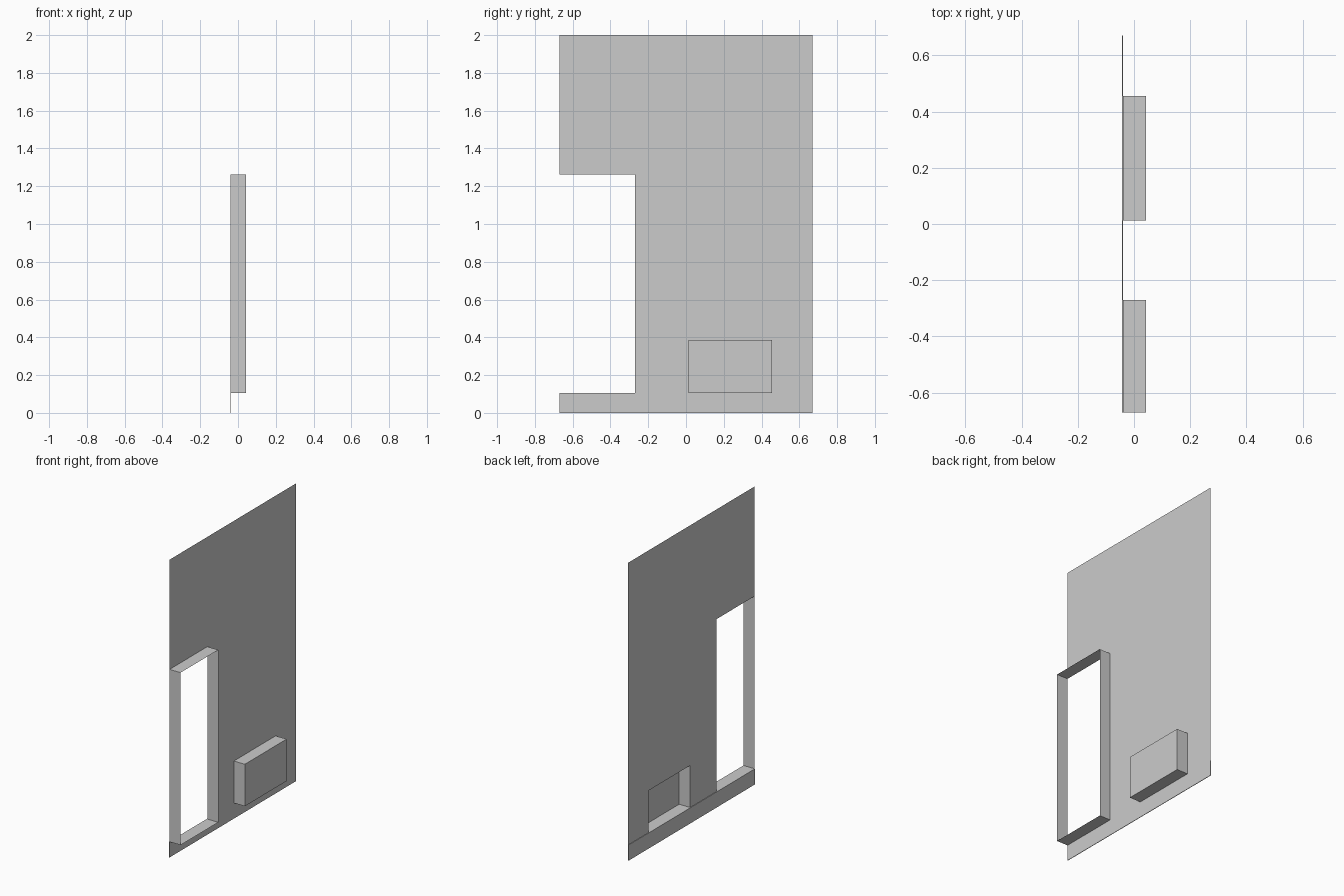
import bpy
import bmesh

cube = bpy.data.objects.get("Cube")
if cube:
    bpy.data.objects.remove(cube, do_unlink=True)

grey = bpy.data.materials.new("plain grey")
grey.use_nodes = True
grey.diffuse_color = (0.6, 0.6, 0.6, 1)
grey.node_tree.nodes["Principled BSDF"].inputs["Base Color"].default_value = (0.6, 0.6, 0.6, 1)

WALL_X, BACK_X, FRONT_X = -0.039, -0.0425, 0.0425
HALF, SKIRT, TOP = 0.67, 0.105, 2.0
WINDOW = (-HALF, -0.27, SKIRT, 1.263)   # y0, y1, z0, z1
NICHE = (0.012, 0.455, SKIRT, 0.387)


def finish(name, bm):
    bmesh.ops.remove_doubles(bm, verts=bm.verts, dist=0.0001)
    mesh = bpy.data.meshes.new(name)
    bm.to_mesh(mesh)
    bm.free()
    mesh.materials.append(grey)
    obj = bpy.data.objects.new(name, mesh)
    bpy.context.collection.objects.link(obj)
    return obj


def quad(bm, *points):
    bm.faces.new([bm.verts.new(p) for p in points])


def inside(y, z, hole):
    return hole[0] < y < hole[1] and hole[2] < z < hole[3]


def wall_panel():
    """Flat sheet with the two openings left out."""
    bm = bmesh.new()
    ys = sorted({-HALF, HALF, *WINDOW[:2], *NICHE[:2]})
    zs = sorted({SKIRT, TOP, *WINDOW[2:], *NICHE[2:]})
    for y0, y1 in zip(ys, ys[1:]):
        for z0, z1 in zip(zs, zs[1:]):
            y, z = (y0 + y1) / 2, (z0 + z1) / 2
            if not (inside(y, z, WINDOW) or inside(y, z, NICHE)):
                quad(bm, (WALL_X, y0, z0), (WALL_X, y1, z0),
                     (WALL_X, y1, z1), (WALL_X, y0, z1))
    finish("wall_panel", bm)


def reveal(name, hole, closed):
    """Thin sides around an opening, with an optional end sheet."""
    bm = bmesh.new()
    y0, y1, z0, z1 = hole
    ring = [(y0, z0), (y1, z0), (y1, z1), (y0, z1)]
    for a, b in zip(ring, ring[1:] + ring[:1]):
        quad(bm, (WALL_X, *a), (WALL_X, *b), (FRONT_X, *b), (FRONT_X, *a))
    if closed:
        quad(bm, *[(FRONT_X, *p) for p in ring])
    finish(name, bm)


def skirting():
    """Thin solid strip along the foot of the wall."""
    bm = bmesh.new()
    bmesh.ops.create_cube(bm, size=1)
    bmesh.ops.scale(bm, vec=(WALL_X - BACK_X, 2 * HALF, SKIRT), verts=bm.verts)
    bmesh.ops.translate(bm, vec=((WALL_X + BACK_X) / 2, 0, SKIRT / 2), verts=bm.verts)
    finish("skirting_board", bm)


wall_panel()
reveal("window_frame", WINDOW, False)
reveal("wall_niche", NICHE, True)
skirting()
